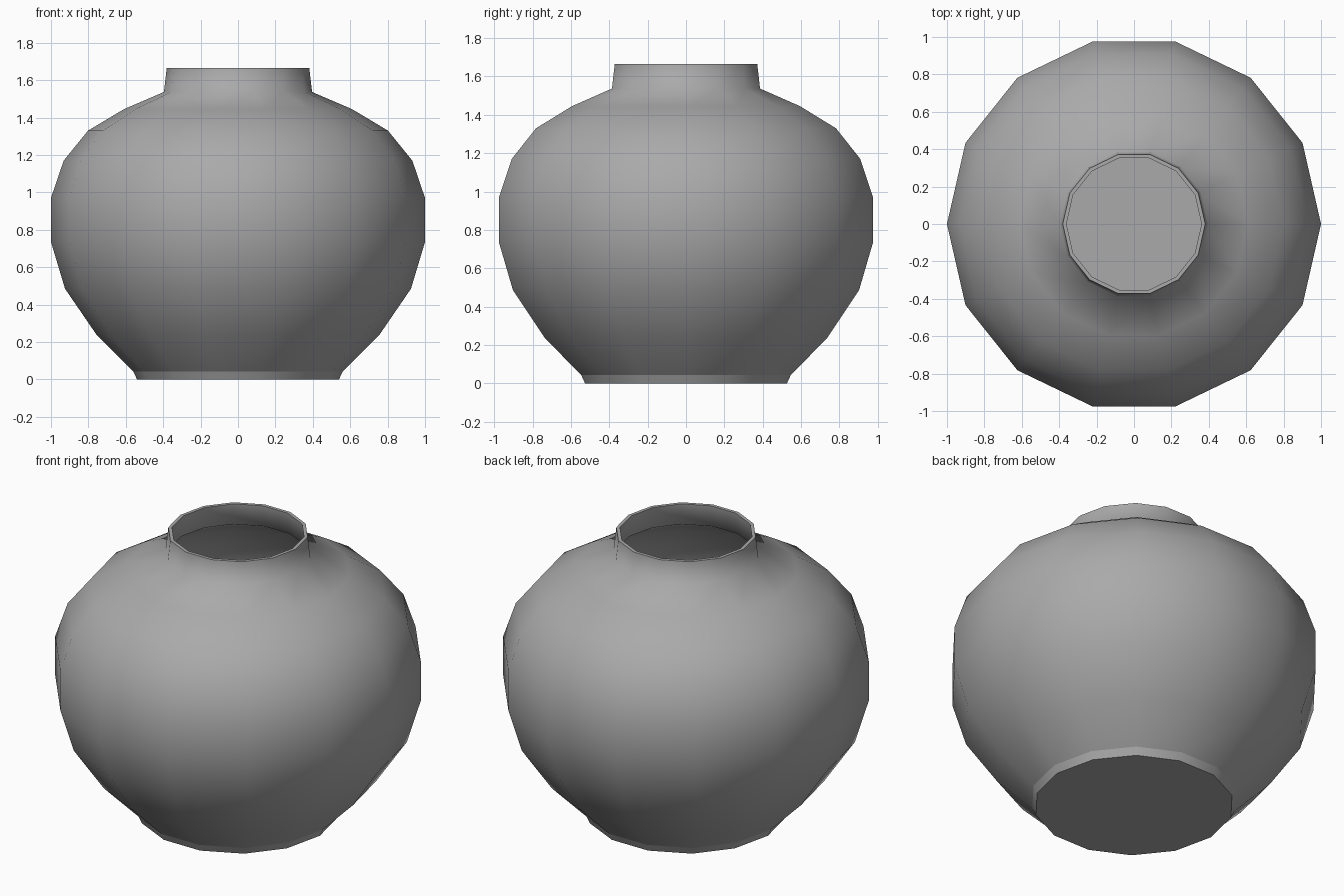
import bpy, bmesh, math

cube = bpy.data.objects.get("Cube")
if cube:
    bpy.data.objects.remove(cube, do_unlink=True)

SIDES = 14
WALL = 0.02

# One plain clay colour
clay = bpy.data.materials.new("grey clay")
clay.use_nodes = True
grey = (0.4, 0.4, 0.4, 1)
clay.diffuse_color = grey
clay.node_tree.nodes["Principled BSDF"].inputs["Base Color"].default_value = grey

# Outer profile (radius, height): foot, belly, shoulder, neck
outer = [(0.54, 0), (0.56, 0.043), (0.755, 0.237), (0.925, 0.485), (1, 0.735), (1, 0.97),
         (0.932, 1.17), (0.802, 1.33), (0.61, 1.445), (0.396, 1.537), (0.381, 1.665)]

# Inner wall runs back down from the lip to the floor
inner = [(r - WALL, z - WALL * (r > 0.5)) for r, z in reversed(outer[2:])]
inner[0] = (outer[-1][0] - WALL, outer[-1][1])
inner.append((outer[1][0] - WALL, outer[1][1]))


def ring(bm, radius, height):
    step = math.tau / SIDES
    return [bm.verts.new((radius * math.cos(i * step), radius * math.sin(i * step), height))
            for i in range(SIDES)]


bm = bmesh.new()
rings = [ring(bm, r, z) for r, z in outer + inner]
for low, high in zip(rings, rings[1:]):
    for i in range(SIDES):
        j = (i + 1) % SIDES
        bm.faces.new((low[i], low[j], high[j], high[i]))

# Base and inner floor
bm.faces.new(rings[0][::-1])
bm.faces.new(rings[-1])
for face in bm.faces:
    face.smooth = True

# Crisp edges at the foot and the lip
lip = len(outer) - 1
for k in (0, 1, lip, lip + 1, len(rings) - 1):
    for i in range(SIDES):
        bm.edges.get((rings[k][i], rings[k][(i + 1) % SIDES])).smooth = False

mesh = bpy.data.meshes.new("pot")
bm.to_mesh(mesh)
bm.free()
mesh.materials.append(clay)
pot = bpy.data.objects.new("pot", mesh)
bpy.context.collection.objects.link(pot)
